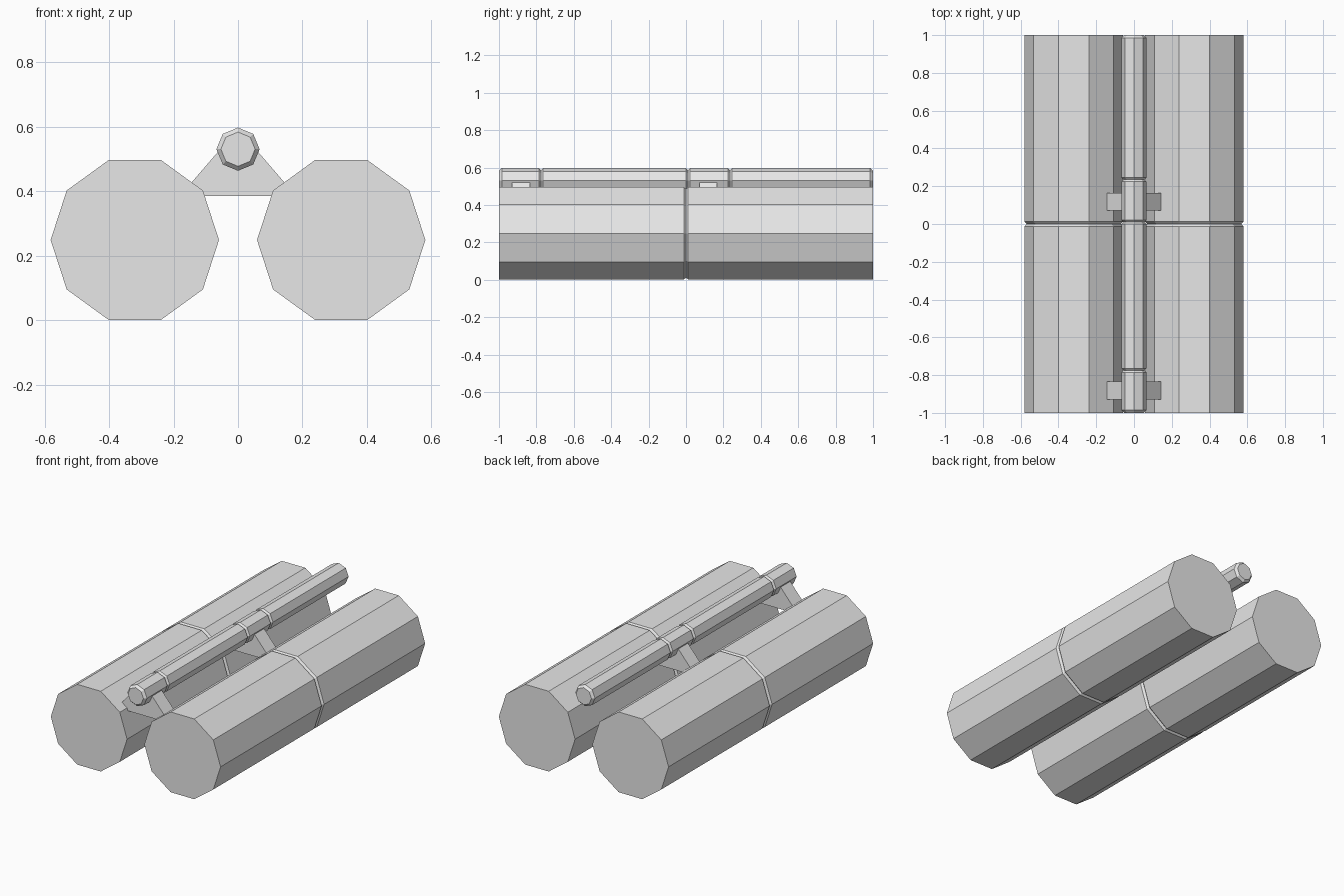
import bpy, bmesh, math

cube = bpy.data.objects.get("Cube")
if cube:
    bpy.data.objects.remove(cube)

grey = bpy.data.materials.new("plain_grey")
grey.use_nodes = True
grey.diffuse_color = (0.8, 0.8, 0.8, 1)
grey.node_tree.nodes["Principled BSDF"].inputs["Base Color"].default_value = (0.8, 0.8, 0.8, 1)


def finish(name, bm):
    bmesh.ops.recalc_face_normals(bm, faces=bm.faces)
    mesh = bpy.data.meshes.new(name)
    bm.to_mesh(mesh)
    bm.free()
    mesh.materials.append(grey)
    obj = bpy.data.objects.new(name, mesh)
    bpy.context.collection.objects.link(obj)
    return obj


def pipe(name, x, z, sides, profile):
    """Faceted pipe along y from (y, radius) rings, capped at both ends."""
    bm = bmesh.new()
    rings = []
    for y, r in profile:
        angles = [2 * math.pi * i / sides for i in range(sides)]
        rings.append([bm.verts.new((x + r * math.cos(a), y, z + r * math.sin(a)))
                      for a in angles])
    for a, b in zip(rings, rings[1:]):
        for i in range(sides):
            j = (i + 1) % sides
            bm.faces.new((a[i], a[j], b[j], b[i]))
    bm.faces.new(rings[0])
    bm.faces.new(rings[-1])
    return finish(name, bm)


def groove(y, radius, width, depth):
    return [(y - width, radius), (y, radius - depth), (y + width, radius)]


# Two large pipes, each with a shallow joint at mid length
R = 0.261
for name, x in (("left_large_pipe", 0.32), ("right_large_pipe", -0.32)):
    pipe(name, x, 0.2485, 10, [(-1, R)] + groove(0, R, 0.012, 0.012) + [(1, R)])

# Small pipe on top, with chamfered ends and joints between its sections
r = 0.067
profile = [(-1, 0.053), (-0.985, r)]
for y in (-0.775, 0.01, 0.235):
    profile += groove(y, r, 0.011, 0.011)
profile += [(0.985, r), (1, 0.053)]
pipe("small_pipe", 0, 0.53, 8, profile)

# Trapezoid brackets that carry the small pipe
outline = [(-0.18, 0.385), (0.18, 0.385), (0.055, 0.53), (-0.055, 0.53)]
for name, y in (("front_bracket", -0.882), ("middle_bracket", 0.118)):
    bm = bmesh.new()
    base = bm.faces.new([bm.verts.new((px, y - 0.047, pz)) for px, pz in outline])
    side = bmesh.ops.extrude_face_region(bm, geom=[base], use_keep_orig=True)
    for v in side["geom"]:
        if isinstance(v, bmesh.types.BMVert):
            v.co.y += 0.094
    finish(name, bm)
